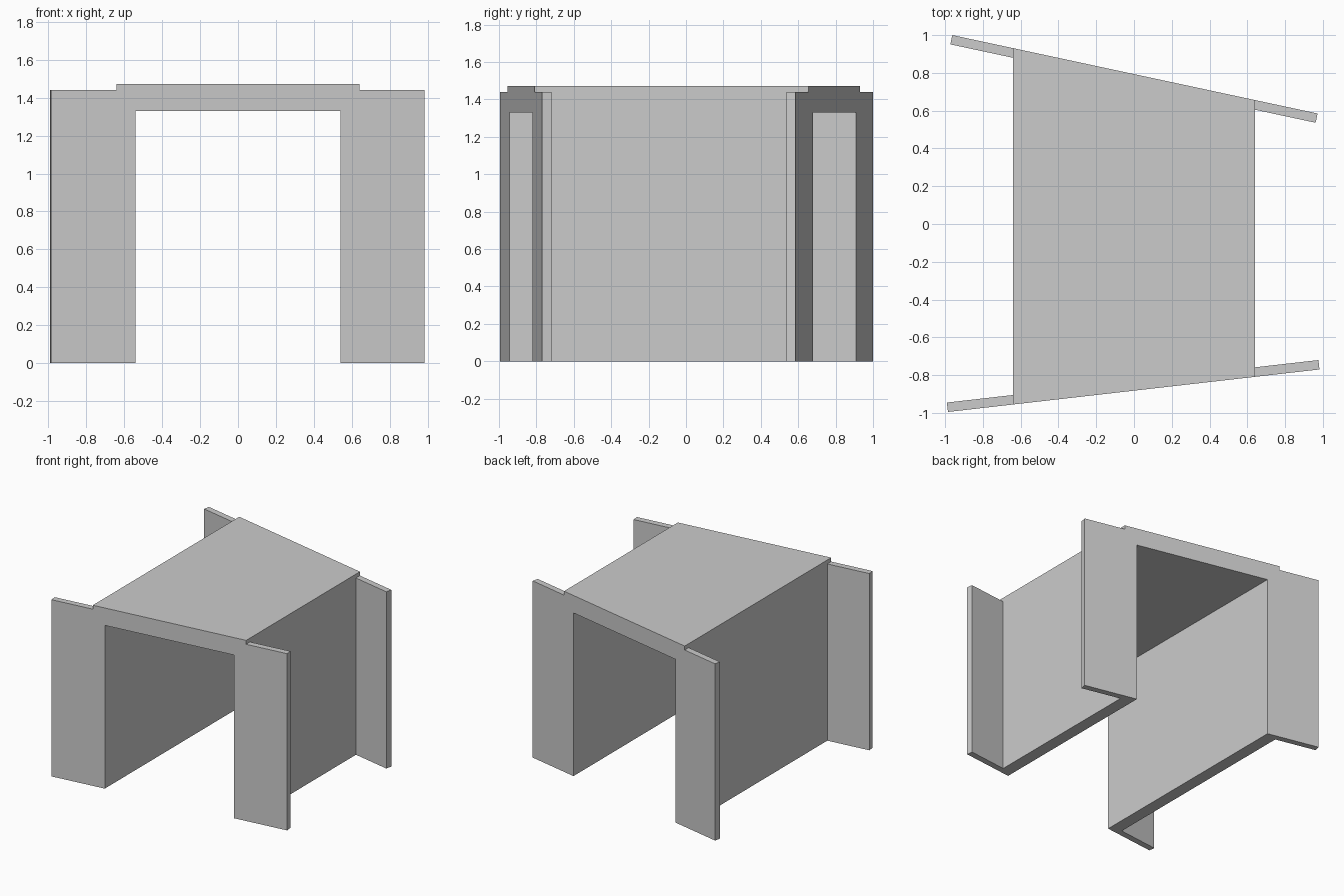
import bpy
from mathutils import Vector

if "Cube" in bpy.data.objects:
    bpy.data.objects.remove(bpy.data.objects["Cube"])

# Outer face lines of the two skewed ends: left point, right point
FRONT = (Vector((-0.985, -0.995)), Vector((0.982, -0.77)))
BACK = (Vector((-0.962, 1.0)), Vector((0.972, 0.585)))
OUTER, INNER = 0.64, 0.54          # half widths of the tunnel outside and inside
ROOF, CEILING, WING_TOP, THICK = 1.472, 1.33, 1.44, 0.05


def y_at(line, x):
    a, b = line
    return a.y + (b.y - a.y) * (x - a.x) / (b.x - a.x)


def loft(name, first, second):
    """Solid between two matching outlines."""
    n = len(first)
    faces = [list(range(n)), list(range(2 * n - 1, n - 1, -1))]
    faces += [[i, i + n, (i + 1) % n + n, (i + 1) % n] for i in range(n)]
    mesh = bpy.data.meshes.new(name)
    mesh.from_pydata(list(first) + list(second), [], faces)
    obj = bpy.data.objects.new(name, mesh)
    bpy.context.collection.objects.link(obj)
    bpy.context.view_layer.objects.active = obj
    bpy.ops.object.mode_set(mode='EDIT')
    bpy.ops.mesh.select_all(action='SELECT')
    bpy.ops.mesh.normals_make_consistent(inside=False)
    bpy.ops.object.mode_set(mode='OBJECT')
    return obj


# Tunnel: inverted U profile running between the skewed ends
profile = [(-OUTER, 0), (-OUTER, ROOF), (OUTER, ROOF), (OUTER, 0),
           (INNER, 0), (INNER, CEILING), (-INNER, CEILING), (-INNER, 0)]
loft("culvert_tunnel",
     [(x, y_at(FRONT, x), z) for x, z in profile],
     [(x, y_at(BACK, x), z) for x, z in profile])

# Wing walls: thin slabs continuing each end face past the tunnel sides
for end, line, inward in (("front", FRONT, 1), ("back", BACK, -1)):
    d = (line[1] - line[0]).normalized()
    normal = Vector((-d.y, d.x)) * inward
    for side, tip, x in (("left", line[0], -OUTER), ("right", line[1], OUTER)):
        root = Vector((x, y_at(line, x)))
        inner_root = root + Vector((0, inward * THICK / d.x))
        plan = [tip, root, inner_root, tip + normal * THICK]
        loft(f"{end}_{side}_wing_wall",
             [(p.x, p.y, 0) for p in plan],
             [(p.x, p.y, WING_TOP) for p in plan])
